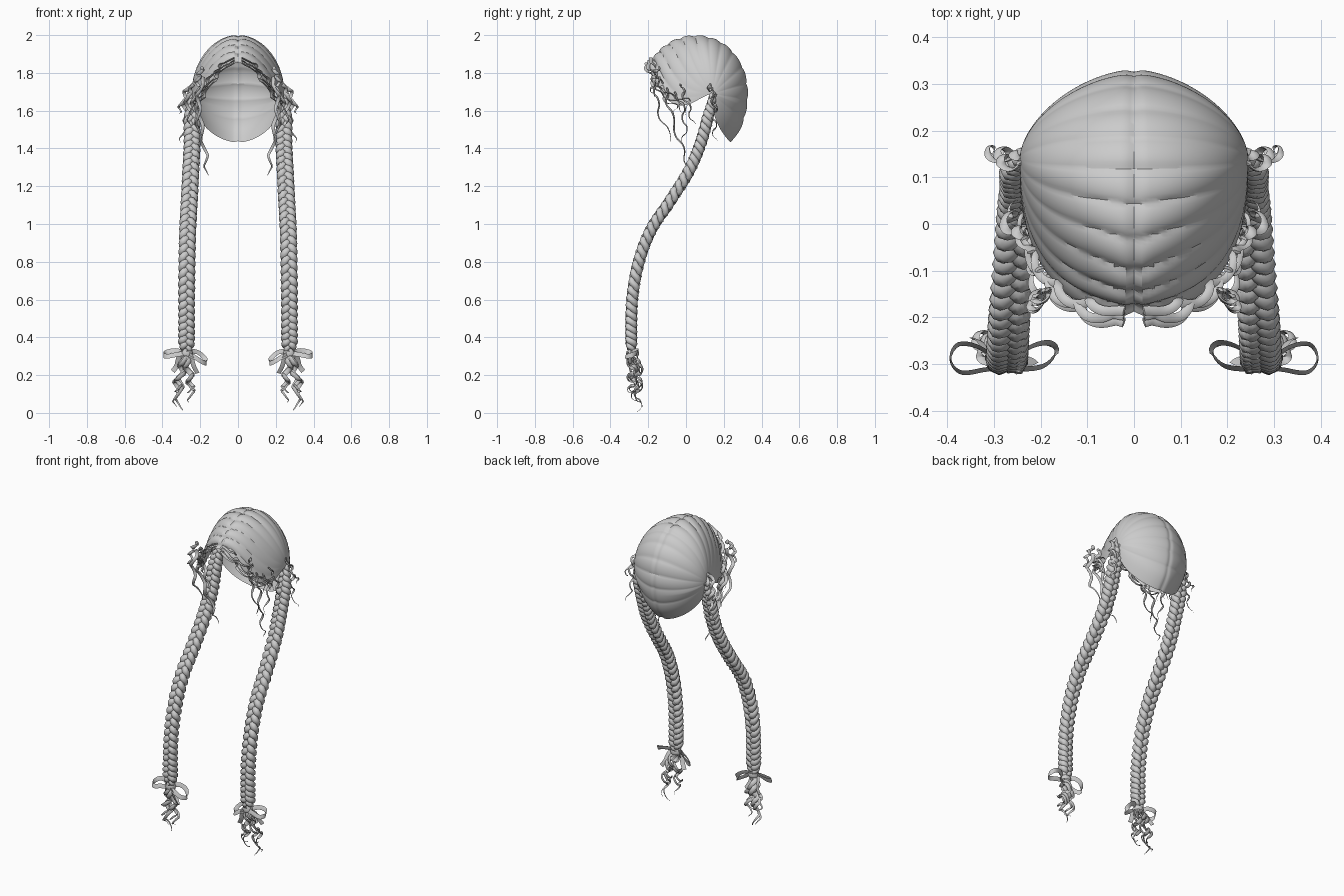
import bpy, math, random
from mathutils import Vector as V

random.seed(4)
if "Cube" in bpy.data.objects:
    bpy.data.objects.remove(bpy.data.objects["Cube"])

GREY = (0.6, 0.6, 0.6, 1)
hair = bpy.data.materials.new("light grey hair")
hair.use_nodes = True
hair.diffuse_color = GREY
hair.node_tree.nodes["Principled BSDF"].inputs["Base Color"].default_value = GREY


def spline(pts, t):
    """Smooth curve through pts, t in 0..1."""
    n = len(pts) - 1
    i = min(int(t * n), n - 1)
    f = t * n - i
    b, c = V(pts[i]), V(pts[i + 1])
    a = V(pts[i - 1]) if i else 2 * b - c
    d = V(pts[i + 2]) if i + 2 <= n else 2 * c - b
    return b + 0.5 * f * (c - a + f * (2 * a - 5 * b + 4 * c - d + f * (3 * (b - c) + d - a)))


def make(name, verts, faces, mirror=True, angle=40):
    mesh = bpy.data.meshes.new(name)
    mesh.from_pydata(verts, [], faces)
    mesh.materials.append(hair)
    ob = bpy.data.objects.new(name, mesh)
    bpy.context.collection.objects.link(ob)
    bpy.ops.object.select_all(action="DESELECT")
    ob.select_set(True)
    bpy.context.view_layer.objects.active = ob
    bpy.ops.object.shade_smooth_by_angle(angle=math.radians(angle))
    if mirror:
        mod = ob.modifiers.new("mirror", "MIRROR")
        mod.use_mirror_merge = False


def sweep(name, centres, size, ref, sides=8, angle=40):
    """Tube along centres; size(u) gives the half-widths across and along ref."""
    verts, faces, n = [], [], len(centres)
    for i, c in enumerate(centres):
        tan = (centres[min(i + 1, n - 1)] - centres[max(i - 1, 0)]).normalized()
        across = tan.cross(V(ref)).normalized()
        along = across.cross(tan)
        a, b = size(i / (n - 1))
        for k in range(sides):
            w = math.tau * k / sides
            verts.append(c + across * a * math.cos(w) + along * b * math.sin(w))
    for i in range(n - 1):
        for k in range(sides):
            p, q = i * sides + k, i * sides + (k + 1) % sides
            faces.append((p, q, q + sides, p + sides))
    faces += [tuple(range(sides))[::-1], tuple(range((n - 1) * sides, n * sides))]
    make(name, verts, faces, angle=angle)


def curl(name, pts, radius, turns, width, ref=(0.4, 1, 0.2), steps=56):
    """Flat wavy lock that coils around a guide path and tapers to its tip."""
    phase = random.uniform(0, math.tau)
    centres = []
    for i in range(steps + 1):
        u = i / steps
        w = phase + math.tau * turns * u
        r = radius * min(1, 5 * u)
        centres.append(spline(pts, u) + V((math.cos(w), math.sin(w), 0.3 * math.sin(2 * w))) * r)
    sweep(name, centres, lambda u: (width * (1.05 - u ** 3), width * 0.35 * (1.05 - u ** 3)), ref, 6, 60)


# Hair cap: locks sweep over the head between the two gather points
GX, GY, GZ = 0.245, 0.14, 1.69
outline = [(0.242, 1.425, 0), (0.298, 1.52, 0), (0.324, 1.62, 0), (0.328, 1.72, 0),
           (0.302, 1.83, 0), (0.232, 1.93, 0), (0.14, 1.985, 0), (0.04, 2.0, 0),
           (-0.055, 1.98, 0), (-0.14, 1.925, 0), (-0.195, 1.855, 0)]
LOCKS = 13


def cap_point(t, phi, lift=0.0):
    p = spline(outline, t)
    d = V((p.x - GY, p.y - GZ))
    back = d.normalized().x
    power = 2 / (2 - (0.3 if back > 0 else 0.5) * back)
    c, s = abs(math.cos(phi)), math.sin(phi)
    x = math.copysign(abs(s) ** power, s) * GX
    front = max(0, (t - 0.62) / 0.38) ** 1.2
    # locks narrow towards the forehead, and their creases dip at the parting
    lock = LOCKS * t ** 1.3 - 0.7 * min(1, 2 * front) * math.exp(-abs(x) / 0.07)
    groove = abs(math.sin(math.pi * lock)) ** 0.6
    swell = 1 + 0.034 * (groove - 0.8) * min(1, 3 * c) + lift
    parting = 1 - 0.025 * math.exp(-(x / 0.012) ** 2)
    r = c ** power * swell * parting
    side = math.sin(math.pi * min(1, abs(phi) / (math.pi / 2)) ** 1.45)
    nape = 0.035 * max(0, 1 - t / 0.2) * side
    return V((x * (1 + lift), GY + d.x * r - nape, GZ + d.y * r - 0.155 * front * side))


ROWS, COLS = LOCKS * 10, 72
grid = [cap_point(i / ROWS, math.pi * (j / COLS - 0.5) * 0.995)
        for i in range(ROWS + 1) for j in range(COLS + 1)]
quads = [(a, a + 1, a + COLS + 2, a + COLS + 1)
         for i in range(ROWS) for a in range(i * (COLS + 1), i * (COLS + 1) + COLS)]
make("hair_cap", grid, quads, mirror=False, angle=30)

# Wavy locks framing the forehead
for k in range(3):
    guide = [cap_point(1 - 0.02 * k, 0.05 + (1.0 + 0.1 * k) * j / 6, 0.02) + V((0, -0.008, -0.004)) for j in range(7)]
    guide.append(guide[-1] + V((0.015, 0, -0.04 - 0.02 * k)))
    curl(f"fringe_lock_{k + 1}", guide, 0.012, 3.5 + 0.5 * k, 0.010, (0, 0, 1), 72)

# Three-strand plaits
plait = [(0.232, 0.145, 1.69), (0.243, 0.115, 1.56), (0.243, 0.075, 1.42), (0.25, 0.015, 1.28),
         (0.258, -0.085, 1.12), (0.266, -0.185, 0.97), (0.270, -0.250, 0.80),
         (0.272, -0.283, 0.62), (0.272, -0.29, 0.46), (0.272, -0.288, 0.32)]
STEPS, TURNS = 190, 12.5
for strand in range(3):
    centres = []
    for i in range(STEPS + 1):
        u = i / STEPS
        c = spline(plait, u)
        tan = (spline(plait, min(1, u + 0.01)) - spline(plait, max(0, u - 0.01))).normalized()
        depth = tan.cross(V((1, 0, 0))).normalized()
        w = math.tau * (TURNS * u + strand / 3)
        fit = min(1, 0.55 + 4 * u, 0.6 + 12 * (1 - u))
        centres.append(c + V((0.025 * math.sin(w) * fit, 0, 0)) + depth * 0.015 * math.sin(2 * w) * fit)

    def plump(u):
        fit = min(1, 0.6 + 4 * u, 0.5 + 12 * (1 - u))
        return 0.019 * fit, 0.021 * fit
    sweep(f"plait_strand_{strand + 1}", centres, plump, (1, 0, 0), 8, 60)

# Loose curls around the temples and behind the ears
loose = [
    [(0.185, -0.14, 1.78), (0.205, -0.16, 1.68), (0.21, -0.13, 1.56), (0.20, -0.07, 1.43)],
    [(0.20, -0.10, 1.72), (0.21, -0.09, 1.62), (0.19, -0.045, 1.47), (0.17, 0.0, 1.34), (0.168, 0.03, 1.25)],
    [(0.22, -0.06, 1.70), (0.235, -0.02, 1.62), (0.21, -0.005, 1.52), (0.20, -0.015, 1.43)],
    [(0.185, -0.14, 1.83), (0.21, -0.17, 1.77), (0.215, -0.18, 1.67)],
    [(0.235, -0.03, 1.74), (0.265, -0.01, 1.68), (0.265, 0.02, 1.60), (0.25, 0.04, 1.52)],
    [(0.24, 0.14, 1.72), (0.28, 0.15, 1.64), (0.275, 0.15, 1.54), (0.305, 0.155, 1.43)],
    [(0.24, 0.13, 1.74), (0.275, 0.13, 1.70), (0.30, 0.15, 1.63), (0.315, 0.16, 1.58)],
]
for k, pts in enumerate(loose):
    curl(f"loose_curl_{k + 1}", pts, 0.012, 2.5 + k % 2, 0.010)

# Curly plait ends below the bow
ends = [(0.31, -0.255, 0.005), (0.325, -0.25, 0.03), (0.25, -0.27, 0.05),
        (0.25, -0.29, 0.10), (0.315, -0.28, 0.10)]
for k, (x, y, z) in enumerate(ends):
    pts = [(0.272, -0.288, 0.34), ((x + 0.272) / 2, y, 0.23), (x, y, 0.13 + z / 3), (x, y, z)]
    curl(f"plait_end_curl_{k + 1}", pts, 0.019, 3, 0.013)

# Ribbon bow: knot band, two loops and two tails
ring = [V((0.272 + 0.03 * math.cos(w), -0.288 + 0.026 * math.sin(w), 0.315))
        for w in [math.tau * i / 20 for i in range(21)]]
sweep("bow_knot", ring, lambda u: (0.004, 0.013), (0, 0, 1), 4, 50)
knot = (0.275, -0.305, 0.315)
bow = {
    "bow_outer_loop": [knot, (0.33, -0.265, 0.33), (0.375, -0.258, 0.322), (0.393, -0.29, 0.305),
                       (0.37, -0.318, 0.30), (0.32, -0.312, 0.31), knot],
    "bow_inner_loop": [knot, (0.225, -0.265, 0.325), (0.185, -0.255, 0.30), (0.168, -0.275, 0.265),
                       (0.19, -0.302, 0.27), (0.23, -0.31, 0.295), knot],
    "bow_outer_tail": [knot, (0.31, -0.28, 0.30), (0.325, -0.255, 0.25), (0.345, -0.245, 0.22)],
    "bow_inner_tail": [knot, (0.25, -0.31, 0.30), (0.235, -0.30, 0.25), (0.215, -0.29, 0.21)],
}
for name, pts in bow.items():
    ref = (0, 0.4, 1) if "loop" in name else (1, 0.3, 0.3)
    sweep(name, [spline(pts, i / 28) for i in range(29)], lambda u: (0.002, 0.013), ref, 4, 50)
